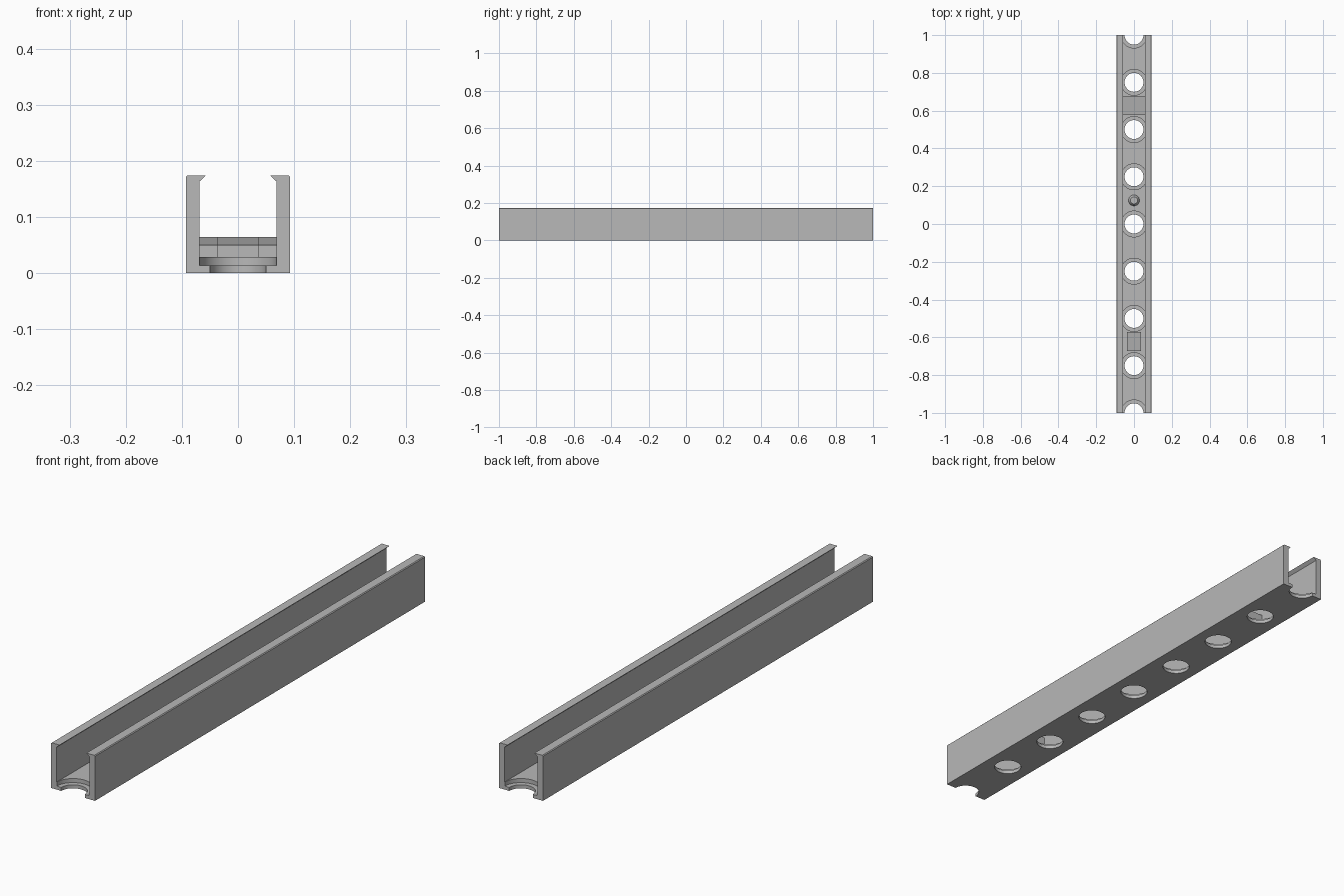
import bpy, bmesh
from math import radians

if "Cube" in bpy.data.objects:
    bpy.data.objects.remove(bpy.data.objects["Cube"], do_unlink=True)

HALF_LEN, HALF_W, INNER, HEIGHT = 1.0, 0.093, 0.069, 0.174
FLOOR, LEDGE, LIP, CHAMFER = 0.029, 0.0135, 0.057, 0.003

grey = bpy.data.materials.new("light grey")
grey.use_nodes = True
colour = (0.48, 0.48, 0.48, 1)
grey.diffuse_color = colour
grey.node_tree.nodes["Principled BSDF"].inputs["Base Color"].default_value = colour


def finish(name, bm):
    bmesh.ops.recalc_face_normals(bm, faces=bm.faces)
    mesh = bpy.data.meshes.new(name)
    bm.to_mesh(mesh)
    bm.free()
    mesh.materials.append(grey)
    obj = bpy.data.objects.new(name, mesh)
    bpy.context.collection.objects.link(obj)
    return obj


def extrude(bm, points, direction):
    face = bm.faces.new([bm.verts.new(p) for p in points])
    out = bmesh.ops.extrude_face_region(bm, geom=[face])
    verts = [v for v in out["geom"] if isinstance(v, bmesh.types.BMVert)]
    bmesh.ops.translate(bm, vec=direction, verts=verts)


def lathe(bm, profile, y, sides):
    # stacked rings of (radius, height), capped at both ends
    start = len(bm.verts)
    rings = []
    for radius, z in profile:
        ring = bmesh.ops.create_circle(bm, segments=sides, radius=radius)["verts"]
        bmesh.ops.translate(bm, vec=(0, y, z), verts=ring)
        rings.append(ring)
    for low, high in zip(rings, rings[1:]):
        for i in range(sides):
            j = (i + 1) % sides
            bm.faces.new((low[i], low[j], high[j], high[i]))
    bm.faces.new(rings[0])
    bm.faces.new(rings[-1])


def smooth(obj):
    bpy.ops.object.select_all(action="DESELECT")
    bpy.context.view_layer.objects.active = obj
    obj.select_set(True)
    bpy.ops.object.shade_smooth_by_angle(angle=radians(30))


# Channel with inward snap lips
half = [(HALF_W, 0), (HALF_W, HEIGHT - CHAMFER), (HALF_W - CHAMFER, HEIGHT),
        (LIP, HEIGHT), (INNER, HEIGHT - 0.011), (INNER, FLOOR)]
section = half + [(-x, z) for x, z in reversed(half)]
bm = bmesh.new()
extrude(bm, [(x, -HALF_LEN, z) for x, z in section], (0, 2 * HALF_LEN, 0))
channel = finish("channel", bm)

# Stepped holes along the floor, the end ones cut in half
bm = bmesh.new()
for i in range(-4, 5):
    lathe(bm, [(0.05, -0.02), (0.05, LEDGE), (0.0685, LEDGE), (0.0685, 0.05)],
          i / 4, 64)
cutter = finish("hole_cutter", bm)
cutter.hide_render = True
cut = channel.modifiers.new("holes", "BOOLEAN")
cut.operation = "DIFFERENCE"
cut.solver = "EXACT"
cut.object = cutter
bpy.context.view_layer.objects.active = channel
bpy.ops.object.modifier_apply(modifier=cut.name)
bpy.data.objects.remove(cutter, do_unlink=True)
smooth(channel)


# Sloped blocks on the floor
def ramp(name, half_width, y):
    bm = bmesh.new()
    side = [(y, FLOOR), (y + 0.1, FLOOR), (y + 0.1, 0.064), (y, 0.05)]
    extrude(bm, [(-half_width, a, z) for a, z in side], (2 * half_width, 0, 0))
    return finish(name, bm)


ramp("wide_ramp", INNER, 0.577)
ramp("narrow_ramp", 0.037, -0.673)

# Small locating stud
bm = bmesh.new()
lathe(bm, [(0.029, FLOOR), (0.026, 0.042), (0.019, 0.05)], 0.125, 32)
smooth(finish("locating_stud", bm))
